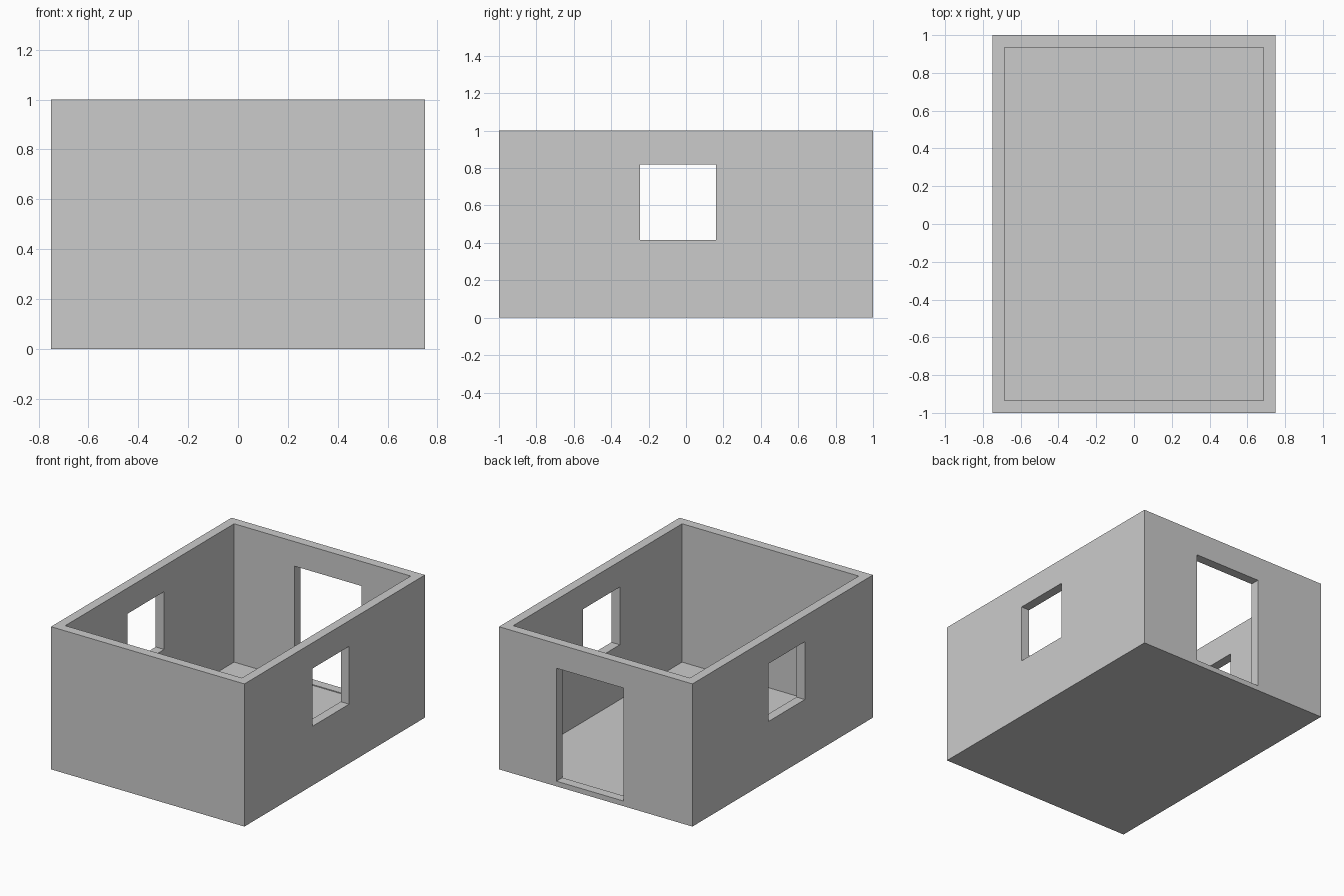
import bpy

if "Cube" in bpy.data.objects:
    bpy.data.objects.remove(bpy.data.objects["Cube"])

T = 0.065       # wall thickness
FLOOR = 0.03    # floor height


def box(name, lo, hi):
    """Box from its lowest to its highest corner."""
    bpy.ops.mesh.primitive_cube_add(size=1, location=[(a + b) / 2 for a, b in zip(lo, hi)])
    obj = bpy.context.object
    obj.name = name
    obj.scale = [b - a for a, b in zip(lo, hi)]
    bpy.ops.object.transform_apply(location=True, rotation=False, scale=True)
    return obj


# Solid block that becomes the room
room = box("room_shell", (-0.75, -1, 0), (0.75, 1, 1))

# Hollow interior, a window through both long walls, a doorway in the back wall
cutters = [
    box("interior_cutter", (-0.75 + T, -1 + T, FLOOR), (0.75 - T, 1 - T, 1.2)),
    box("window_cutter", (-1, -0.245, 0.415), (1, 0.16, 0.82)),
    box("door_cutter", (-0.215, 0.8, 0.036), (0.305, 1.2, 0.828)),
]

bpy.context.view_layer.objects.active = room
for cutter in cutters:
    mod = room.modifiers.new(cutter.name, 'BOOLEAN')
    mod.operation = 'DIFFERENCE'
    mod.solver = 'EXACT'
    mod.object = cutter
    bpy.ops.object.modifier_apply(modifier=mod.name)
    bpy.data.objects.remove(cutter)
